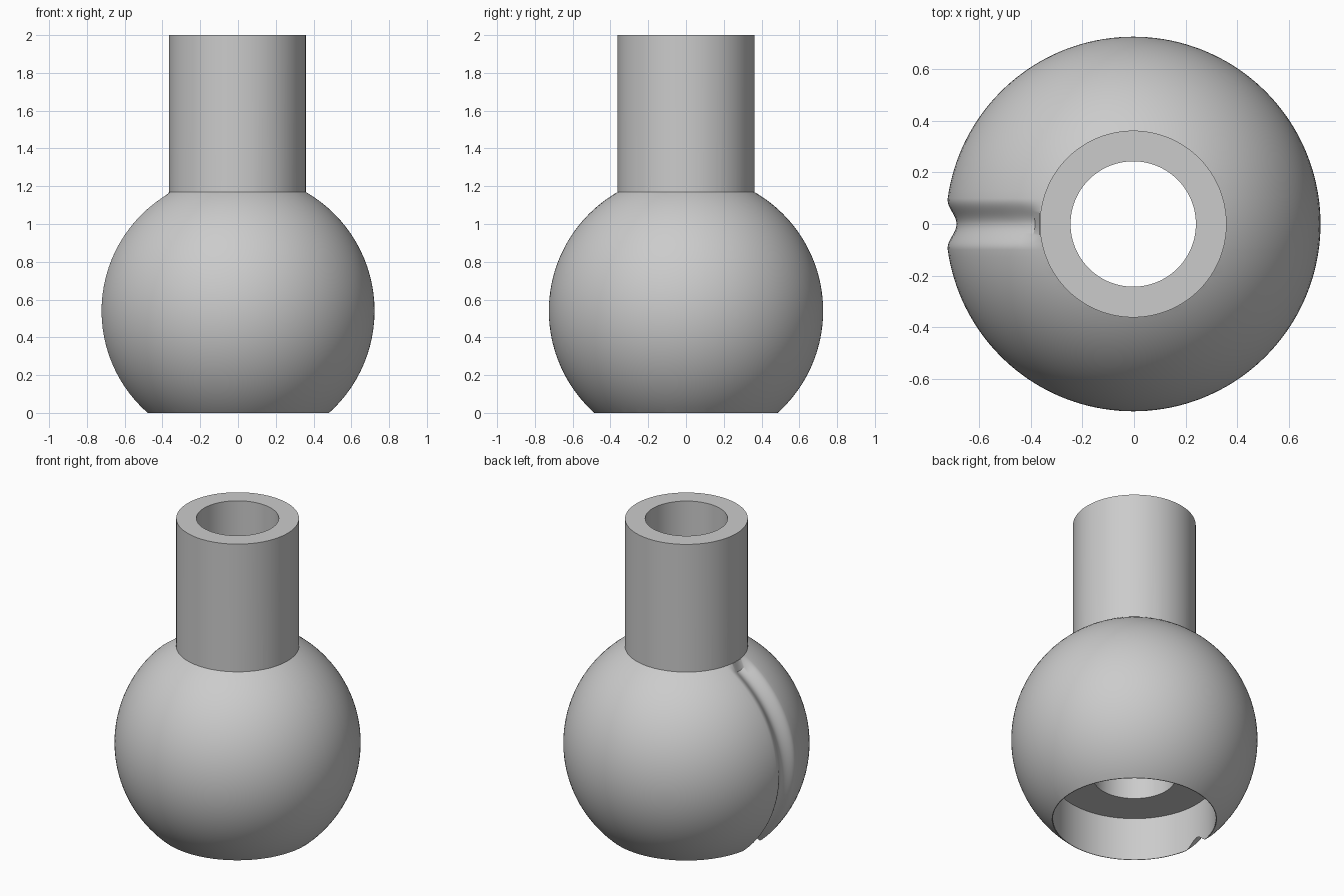
import bpy
import bmesh
import math

R, CX, CZ = 0.726, -0.003, 0.54       # ball radius and centre
TUBE_R, BORE_R, SOCKET_R = 0.362, 0.243, 0.481
GROOVE_DEPTH, GROOVE_HALF = 0.041, 0.1
SEGMENTS = 96

cube = bpy.data.objects.get("Cube")
if cube:
    bpy.data.objects.remove(cube, do_unlink=True)

grey = bpy.data.materials.new("plain_grey")
grey.use_nodes = True
colour = (0.6, 0.6, 0.6, 1)
grey.diffuse_color = colour
grey.node_tree.nodes["Principled BSDF"].inputs["Base Color"].default_value = colour


def add_object(name, bm):
    bmesh.ops.recalc_face_normals(bm, faces=bm.faces)
    mesh = bpy.data.meshes.new(name)
    bm.to_mesh(mesh)
    bm.free()
    mesh.materials.append(grey)
    obj = bpy.data.objects.new(name, mesh)
    bpy.context.collection.objects.link(obj)
    return obj


def cylinder(name, radius, z0, z1):
    bm = bmesh.new()
    bmesh.ops.create_cone(bm, cap_ends=True, segments=128, radius1=radius,
                          radius2=radius, depth=z1 - z0)
    bmesh.ops.translate(bm, verts=bm.verts, vec=(CX, 0, (z0 + z1) / 2))
    return add_object(name, bm)


def combine(target, tool, operation):
    mod = target.modifiers.new(tool.name, "BOOLEAN")
    mod.operation, mod.object, mod.solver = operation, tool, "EXACT"
    bpy.context.view_layer.objects.active = target
    bpy.ops.object.modifier_apply(modifier=mod.name)
    bpy.data.objects.remove(tool, do_unlink=True)


def groove(y, angle):
    """Depth of the rounded channel on the -x side, ending at the tube."""
    start = math.radians(121)
    end = math.radians(250)
    if abs(y) >= GROOVE_HALF or not start < angle < end:
        return 0
    return GROOVE_DEPTH * 0.5 * (1 + math.cos(math.pi * y / GROOVE_HALF))


def grooved_ball():
    # Rings stacked along y, packed closely across the groove
    band = math.asin(GROOVE_HALF / R)
    inner = [band * i / 12 for i in range(-12, 13)]
    outer = [band + (math.pi / 2 - band) * i / 36 for i in range(1, 36)]
    tilts = [-t for t in reversed(outer)] + inner + outer
    bm = bmesh.new()
    rings = []
    for tilt in tilts:
        y = R * math.sin(tilt)
        ring = []
        for i in range(SEGMENTS):
            a = math.tau * i / SEGMENTS
            r = R * math.cos(tilt) - groove(y, a)
            ring.append(bm.verts.new((CX + r * math.cos(a), y, CZ + r * math.sin(a))))
        rings.append(ring)
    for i in range(SEGMENTS):
        j = (i + 1) % SEGMENTS
        for low, high in zip(rings, rings[1:]):
            bm.faces.new((low[i], low[j], high[j], high[i]))
    for ring, side in ((rings[0], -1), (rings[-1], 1)):
        pole = bm.verts.new((CX, side * R, CZ))
        for i in range(SEGMENTS):
            bm.faces.new((ring[i], ring[(i + 1) % SEGMENTS], pole))
    return add_object("ball_with_neck", bm)


# Ball with flat base, open neck and wide socket underneath
body = grooved_ball()
combine(body, cylinder("base_cut", 1.2, -1, 0), "DIFFERENCE")
combine(body, cylinder("neck", TUBE_R, 0.9, 2), "UNION")
combine(body, cylinder("socket_cut", SOCKET_R, -0.5, 0.28), "DIFFERENCE")
combine(body, cylinder("bore_cut", BORE_R, -0.6, 2.5), "DIFFERENCE")

bpy.ops.object.select_all(action="DESELECT")
body.select_set(True)
bpy.context.view_layer.objects.active = body
bpy.ops.object.shade_smooth_by_angle(angle=math.radians(30))
